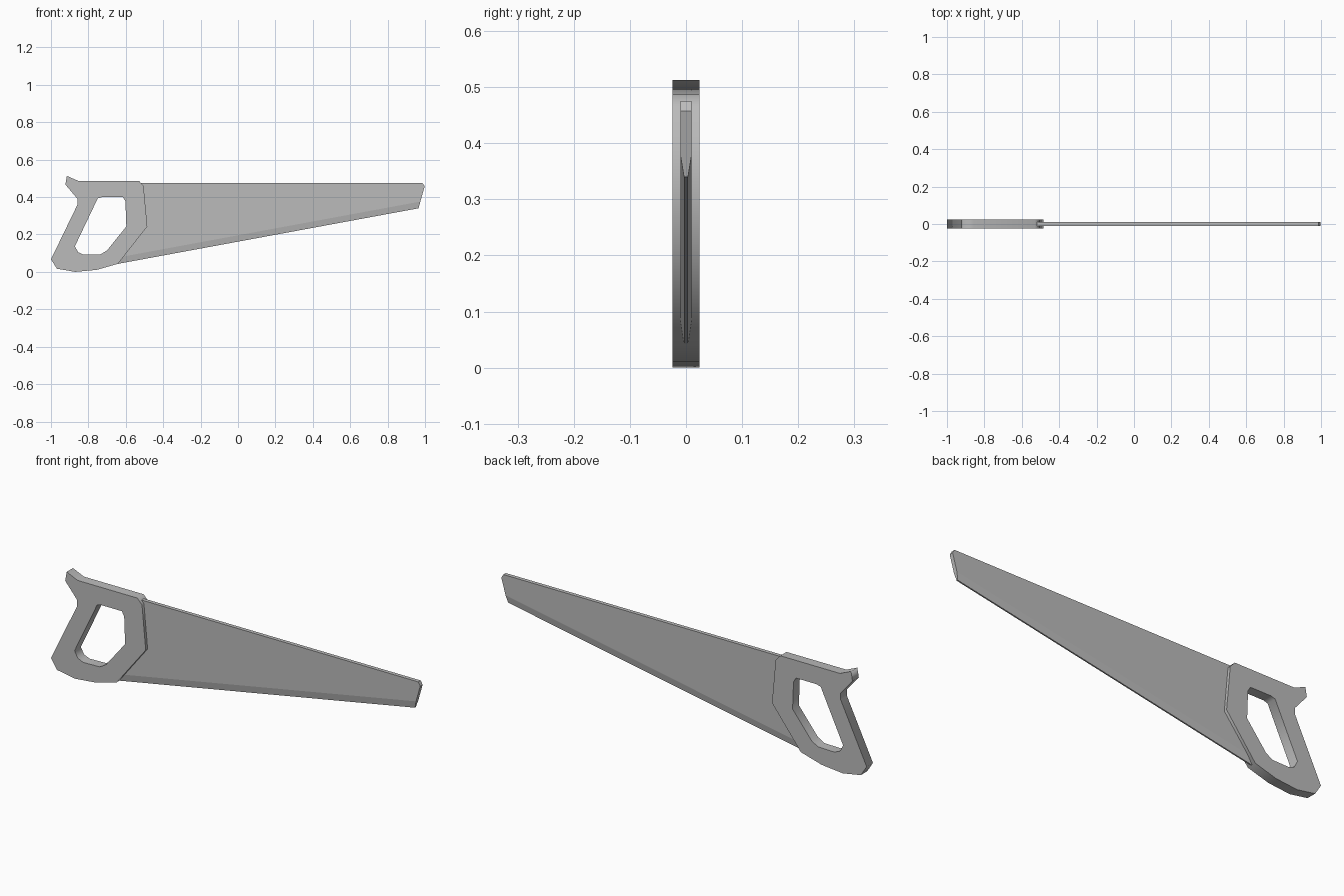
import bpy, bmesh, math

cube = bpy.data.objects.get("Cube")
if cube:
    bpy.data.objects.remove(cube, do_unlink=True)

grey = bpy.data.materials.new("plain grey")
grey.use_nodes = True
colour = (0.5, 0.5, 0.5, 1)
grey.diffuse_color = colour
grey.node_tree.nodes["Principled BSDF"].inputs["Base Color"].default_value = colour

# Handle: outer outline and grip hole, as an extruded filled curve
outline = [(-0.915, 0.513), (-0.855, 0.487), (-0.53, 0.487), (-0.505, 0.46),
           (-0.485, 0.243), (-0.642, 0.043), (-0.755, 0.011), (-0.87, 0.0),
           (-0.968, 0.017), (-1.0, 0.067), (-0.858, 0.36), (-0.858, 0.39),
           (-0.923, 0.467)]
grip_hole = [(-0.75, 0.393), (-0.727, 0.4), (-0.615, 0.4), (-0.602, 0.377),
             (-0.597, 0.243), (-0.7, 0.115), (-0.735, 0.094), (-0.825, 0.092),
             (-0.855, 0.105), (-0.872, 0.137)]
curve = bpy.data.curves.new("handle", 'CURVE')
curve.dimensions = '2D'
curve.fill_mode = 'BOTH'
curve.extrude = 0.0245
for loop in (outline, grip_hole):
    spline = curve.splines.new('POLY')
    spline.points.add(len(loop) - 1)
    for point, (x, z) in zip(spline.points, loop):
        point.co = (x, z, 0, 1)
    spline.use_cyclic_u = True
curve.materials.append(grey)
handle = bpy.data.objects.new("handle", curve)
handle.rotation_euler.x = math.pi / 2
bpy.context.collection.objects.link(handle)
bpy.ops.object.select_all(action='DESELECT')
handle.select_set(True)
bpy.context.view_layer.objects.active = handle
bpy.ops.object.convert(target='MESH')

# Blade: flat plate whose lower strip tapers to a thin cutting edge
THICK, EDGE = 0.0095, 0.0035
profile = [(-0.54, 0.475, THICK), (0.987, 0.475, THICK), (0.998, 0.457, THICK),
           (0.975, 0.376, THICK), (0.965, 0.34, EDGE), (-0.642, 0.043, EDGE),
           (-0.62, 0.081, THICK)]
bm = bmesh.new()
front = [bm.verts.new((x, -t, z)) for x, z, t in profile]
back = [bm.verts.new((x, t, z)) for x, z, t in profile]
for side in (front, back):
    bm.faces.new([side[i] for i in (0, 1, 2, 3, 6)])
    bm.faces.new(side[3:])
for i in range(len(profile)):
    j = (i + 1) % len(profile)
    bm.faces.new((front[i], front[j], back[j], back[i]))
bmesh.ops.recalc_face_normals(bm, faces=bm.faces)
mesh = bpy.data.meshes.new("blade")
bm.to_mesh(mesh)
bm.free()
mesh.materials.append(grey)
bpy.context.collection.objects.link(bpy.data.objects.new("blade", mesh))
